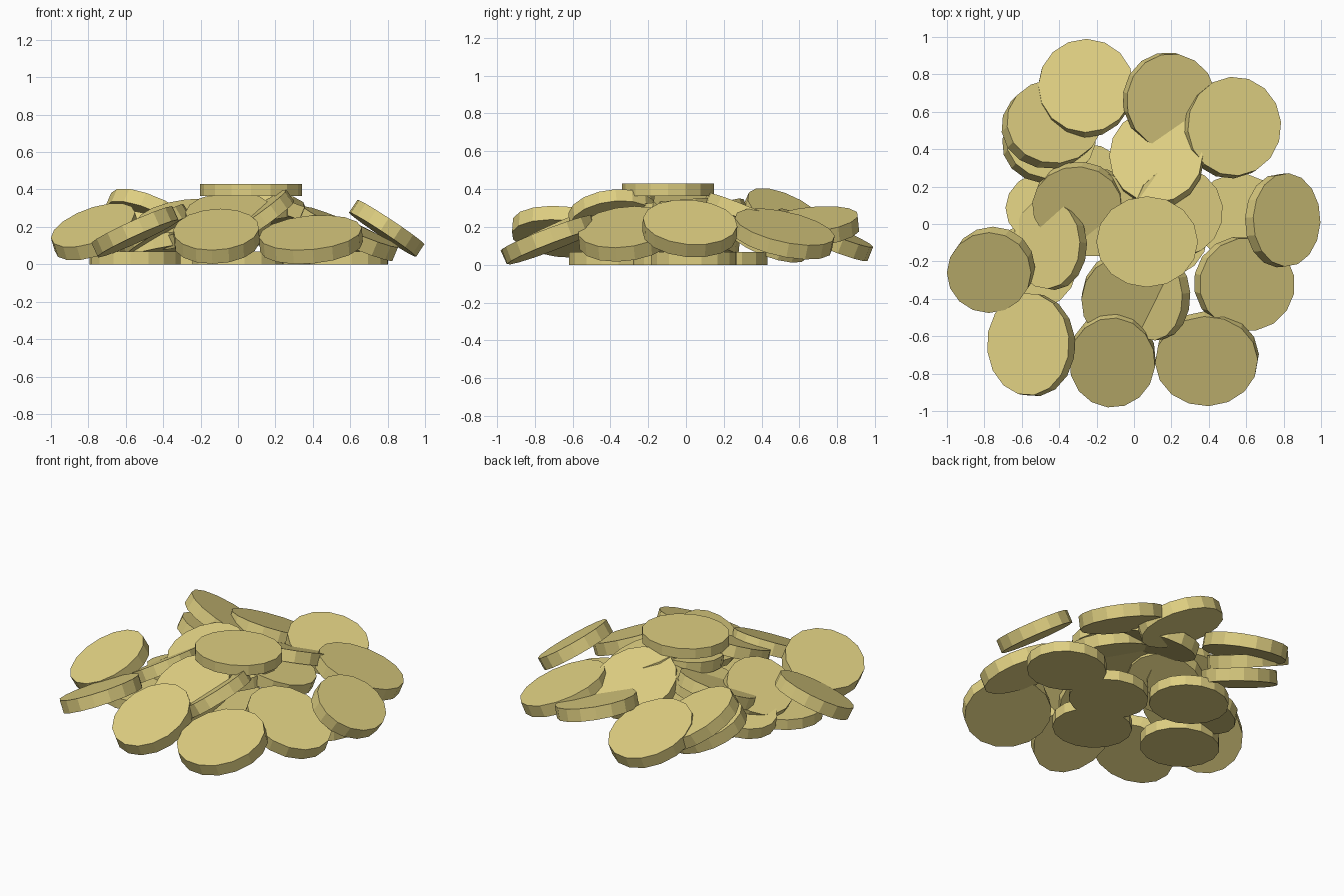
import bpy, bmesh, math
from mathutils import Vector

SIDES = 16

gold = bpy.data.materials.new("pale_gold")
gold.diffuse_color = (0.73, 0.62, 0.22, 1)


def coin(name, index, thick, cx, cy, cz, hx, hy, sx=0.0, sy=0.0):
    """Low-poly disc: centre, half sizes seen from above, slope in x and y."""
    normal = Vector((-sx, -sy, 1)).normalized() * thick / 2
    bm = bmesh.new()
    top, bottom = [], []
    for i in range(SIDES):
        a = 2 * math.pi * (i + 0.37 * index) / SIDES
        dx, dy = hx * math.cos(a), hy * math.sin(a)
        p = Vector((dx, dy, sx * dx + sy * dy))
        top.append(bm.verts.new(p + normal))
        bottom.append(bm.verts.new(p - normal))
    bm.faces.new(top)
    bm.faces.new(bottom[::-1])
    for i in range(SIDES):
        j = (i + 1) % SIDES
        bm.faces.new((bottom[i], bottom[j], top[j], top[i]))
    mesh = bpy.data.meshes.new(name)
    bm.to_mesh(mesh)
    bm.free()
    mesh.materials.append(gold)
    ob = bpy.data.objects.new(name, mesh)
    ob.location = (cx, cy, cz)
    bpy.context.collection.objects.link(ob)


# Flat coins lying on the ground
base = [(0.15, -0.06), (0.00, -0.39), (-0.55, -0.23), (-0.26, 0.20), (0.56, 0.04)]
for i, (x, y) in enumerate(base):
    coin("base_coin", i, 0.068, x, y, 0.034, 0.245, 0.23)

# Ring of coins leaning on the outside of the heap
outer = [
    (-0.765, -0.245, 0.174, 0.225, 0.215, 0.30, 0.45),
    (-0.550, -0.645, 0.174, 0.220, 0.275, 0.45, -0.08),
    (-0.115, -0.725, 0.150, 0.230, 0.240, 0.05, 0.46),
    (0.390, -0.720, 0.132, 0.275, 0.240, 0.08, 0.38),
    (0.590, -0.320, 0.163, 0.255, 0.250, -0.42, 0.10),
    (0.795, 0.020, 0.192, 0.180, 0.250, -0.66, -0.06),
    (0.525, 0.515, 0.163, 0.250, 0.265, -0.33, -0.20),
    (0.190, 0.660, 0.200, 0.240, 0.255, -0.28, 0.10),
    (-0.260, 0.725, 0.158, 0.255, 0.250, -0.10, -0.40),
    (-0.440, 0.535, 0.226, 0.255, 0.225, -0.43, -0.43),
    (-0.455, 0.440, 0.150, 0.240, 0.210, -0.30, -0.35),
]
for i, c in enumerate(outer):
    coin("outer_coin", i, 0.08, *c)

# Tilted coins in the middle of the heap
inner = [
    (0.120, 0.350, 0.240, 0.250, 0.250, 0.08, -0.42),
    (0.230, 0.060, 0.275, 0.235, 0.240, -0.30, -0.15),
    (-0.300, 0.110, 0.225, 0.240, 0.210, 0.15, 0.40),
    (-0.450, -0.110, 0.180, 0.180, 0.240, 0.60, -0.10),
    (-0.200, 0.060, 0.200, 0.230, 0.230, 0.35, 0.15),
    (-0.050, -0.400, 0.250, 0.230, 0.240, 0.05, 0.42),
    (0.120, -0.390, 0.255, 0.160, 0.230, 0.70, 0.10),
    (0.060, -0.080, 0.290, 0.230, 0.230, 0.05, 0.10),
    (-0.450, 0.080, 0.100, 0.230, 0.200, 0.20, -0.10),
]
for i, c in enumerate(inner):
    coin("inner_coin", i, 0.075, *c)

# Level coin on top
coin("top_coin", 0, 0.066, 0.07, -0.095, 0.397, 0.272, 0.243)
